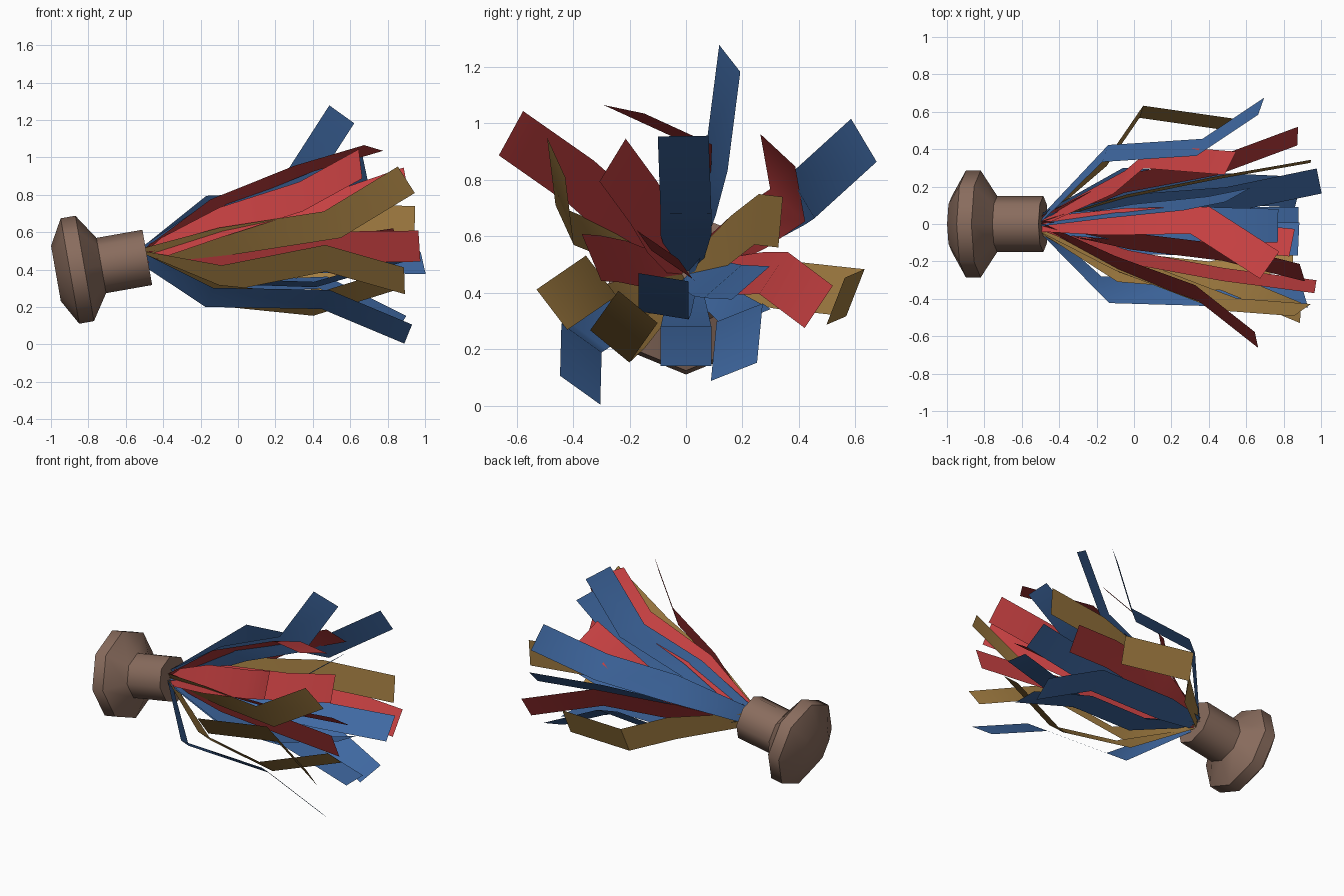
import bpy, math
from mathutils import Vector, Matrix

if "Cube" in bpy.data.objects:
    bpy.data.objects.remove(bpy.data.objects["Cube"])

def material(name, rgb):
    m = bpy.data.materials.new(name)
    m.diffuse_color = (*rgb, 1)
    m.use_nodes = True
    m.node_tree.nodes["Principled BSDF"].inputs["Base Color"].default_value = m.diffuse_color
    return m

red = material("red", (.56, .051, .053))
blue = material("blue", (.05, .14, .36))
gold = material("gold", (.37, .21, .055))
brown = material("brown", (.25, .15, .11))

def build(name, verts, faces, mat):
    me = bpy.data.meshes.new(name)
    me.from_pydata(verts, [], faces)
    me.materials.append(mat)
    ob = bpy.data.objects.new(name, me)
    bpy.context.collection.objects.link(ob)
    bpy.context.view_layer.objects.active = ob
    ob.select_set(True)
    bpy.ops.object.shade_smooth_by_angle(angle=math.radians(54))
    ob.select_set(False)
    return ob

# handle: eight-sided lathe with a wide knob, tilted upward along x
profile = [(-.496, .15), (-.42, .286), (-.34, .286), (-.25, .15), (0, .15)]
tilt = Matrix.Translation((-.485, 0, .465)) @ Matrix.Rotation(math.radians(-10), 4, 'Y')
N = 8
verts = [tilt @ Vector((u, r * math.cos(k * math.tau / N), r * math.sin(k * math.tau / N)))
         for u, r in profile for k in range(N)]
faces = [(i * N + k, i * N + (k + 1) % N, (i + 1) * N + (k + 1) % N, (i + 1) * N + k)
         for i in range(len(profile) - 1) for k in range(N)]
faces += [tuple(range(N))[::-1], tuple(range(len(verts) - N, len(verts)))]
build("handle", verts, faces, brown)

# streamers: tip position, roll of the ribbon, outer bend (y, z),
# spread of the inner bend, optional sag of the inner bend
streamers = {
    "red": (red, [
        (.725, -.22, 1.05, -16, .02, .94, .62), (.655, -.62, .965, 67, -.37, .79, .58),
        (.90, -.26, .87, 62, -.15, .72, .6), (.515, .325, .905, -48, .36, .71, .62),
        (.875, .47, .35, 57, .31, .47, .7), (.97, -.335, .525, -67, -.27, .52, .65),
        (.845, -.10, .57, -35, -.05, .50, .8)]),
    "blue": (blue, [
        (.555, .155, 1.23, -81, .11, .88, .62), (.77, -.01, .955, 0, 0, .68, .65),
        (.68, .63, .94, -68, .41, .74, .92), (.88, .17, .12, 27, .19, .33, 1.15),
        (.91, -.375, .055, -40, -.37, .24, .95), (.88, 0, .14, 0, 0, .28, 1),
        (.88, -.08, .455, -10, -.08, .32, .9), (.99, .23, .435, 40, .13, .44, .7)]),
    "gold": (gold, [
        (.90, -.46, .88, -70, -.43, .64, .5), (.945, .335, .65, 85, .25, .66, .6),
        (.53, .53, .37, 68, .60, .40, .57), (.89, -.475, .34, -52, -.30, .46, .85, -.11),
        (.85, -.17, .35, -40, -.27, .21, .8)]),
}
BASE = Vector((-.5, 0, .465))
HALF = .09

def streamer(name, mat, x, y, z, roll, by, bz, spread, sag=0):
    tip = Vector((x, y, z))
    # both bends follow from nearly equal segment lengths
    d = math.hypot(y - by, z - bz)
    p2 = Vector((x - math.sqrt(max(.25 - 1.6 * d * d, .04)), by, bz))
    off = Vector((0, by, bz - BASE.z)) * spread + Vector((0, 0, sag))
    p1 = BASE + off
    p1.x += math.sqrt(max(.25 - off.length_squared, .12))
    start = BASE + off * .06
    a = math.radians(roll)
    w = Vector((0, math.cos(a), math.sin(a)))
    axis = (tip - p2).normalized()
    w = (w - axis * w.dot(axis)).normalized()
    vs = []
    for p, h in ((start, .05), (p1, HALF), (p2, HALF), (tip, HALF)):
        vs += [p - w * h, p + w * h]
    build(name, vs, [(2 * i, 2 * i + 2, 2 * i + 3, 2 * i + 1) for i in range(3)], mat)

for cname, (mat, rows) in streamers.items():
    for i, row in enumerate(rows):
        streamer(f"{cname}_streamer_{i + 1}", mat, *row)
